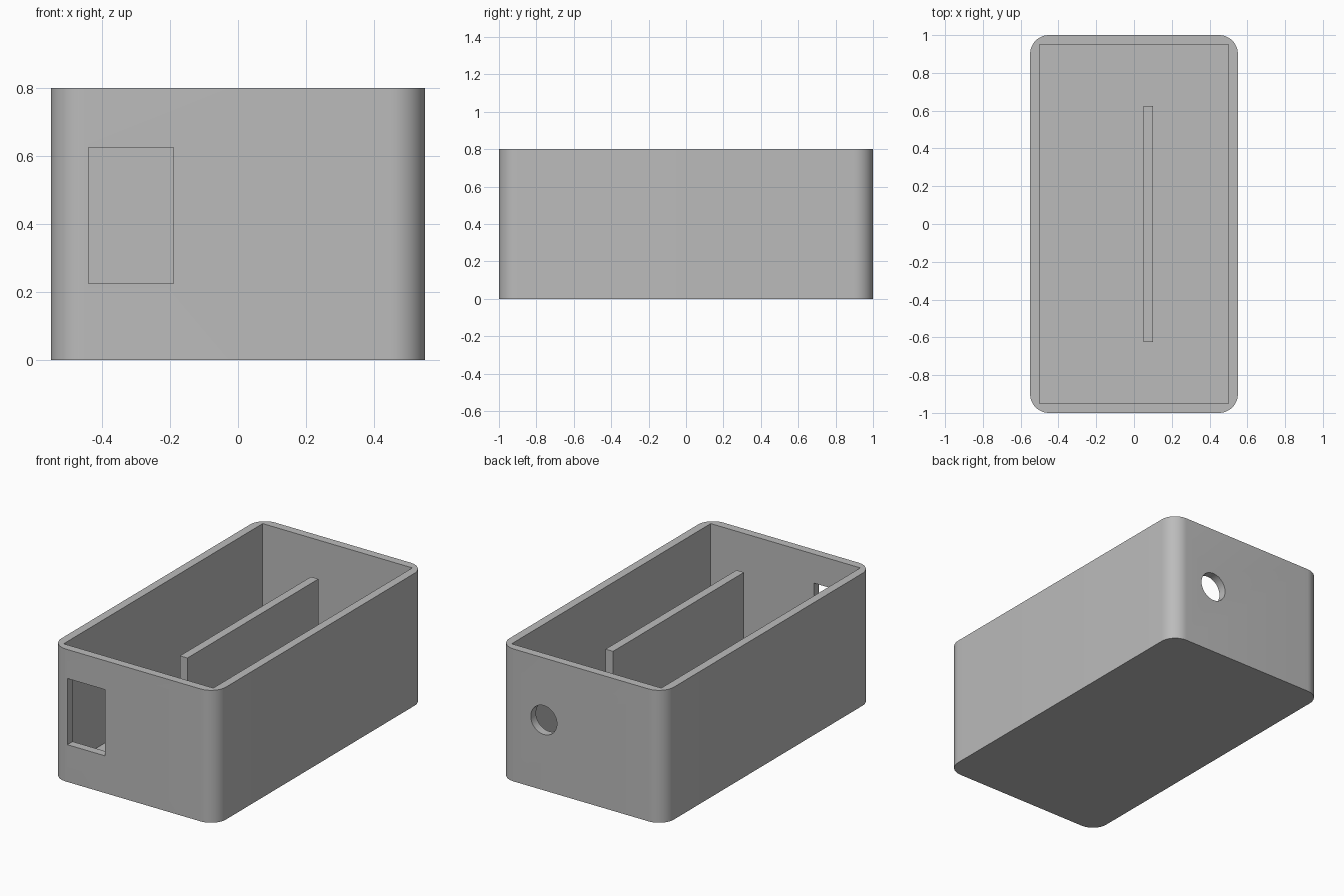
import bpy, math

cube = bpy.data.objects.get("Cube")
if cube:
    bpy.data.objects.remove(cube, do_unlink=True)

grey = bpy.data.materials.new("plain grey")
grey.use_nodes = True
colour = (0.5, 0.5, 0.5, 1)
grey.diffuse_color = colour
grey.node_tree.nodes["Principled BSDF"].inputs["Base Color"].default_value = colour


def box(name, low, high):
    """Axis-aligned box between two opposite corners."""
    bpy.ops.mesh.primitive_cube_add(size=1)
    ob = bpy.context.object
    ob.name = name
    ob.location = [(a + b) / 2 for a, b in zip(low, high)]
    ob.scale = [b - a for a, b in zip(low, high)]
    bpy.ops.object.transform_apply(location=True, rotation=False, scale=True)
    ob.data.materials.append(grey)
    return ob


def cut(target, cutter):
    """Subtract the cutter, then remove it."""
    mod = target.modifiers.new("cut", 'BOOLEAN')
    mod.operation = 'DIFFERENCE'
    mod.solver = 'EXACT'
    mod.object = cutter
    bpy.context.view_layer.objects.active = target
    bpy.ops.object.modifier_apply(modifier=mod.name)
    bpy.data.objects.remove(cutter, do_unlink=True)


# Case body with rounded vertical corners
case = box("case", (-0.55, -1, 0), (0.55, 1, 0.8))
weights = case.data.attributes.new("bevel_weight_edge", 'FLOAT', 'EDGE')
for edge in case.data.edges:
    a, b = (case.data.vertices[i].co for i in edge.vertices)
    weights.data[edge.index].value = float(abs(a.z - b.z) > 0.1)
bevel = case.modifiers.new("corners", 'BEVEL')
bevel.limit_method = 'WEIGHT'
bevel.width = 0.1
bevel.segments = 12
bpy.ops.object.modifier_apply(modifier=bevel.name)

# Square-cornered cavity, front window and round back hole
cut(case, box("cavity", (-0.5, -0.95, 0.05), (0.5, 0.95, 1)))
cut(case, box("window", (-0.44, -1.1, 0.225), (-0.19, -0.9, 0.625)))
bpy.ops.mesh.primitive_cylinder_add(vertices=48, radius=0.0875, depth=0.2,
                                    location=(0.25, 1, 0.425),
                                    rotation=(math.pi / 2, 0, 0))
hole = bpy.context.object
hole.data.materials.append(grey)
cut(case, hole)

# Smooth corners, crisp edges
bpy.ops.object.select_all(action='DESELECT')
case.select_set(True)
bpy.context.view_layer.objects.active = case
bpy.ops.object.shade_smooth_by_angle(angle=math.radians(30))

# Upright divider standing on the floor
box("divider", (0.05, -0.625, 0.05), (0.1, 0.625, 0.75))
